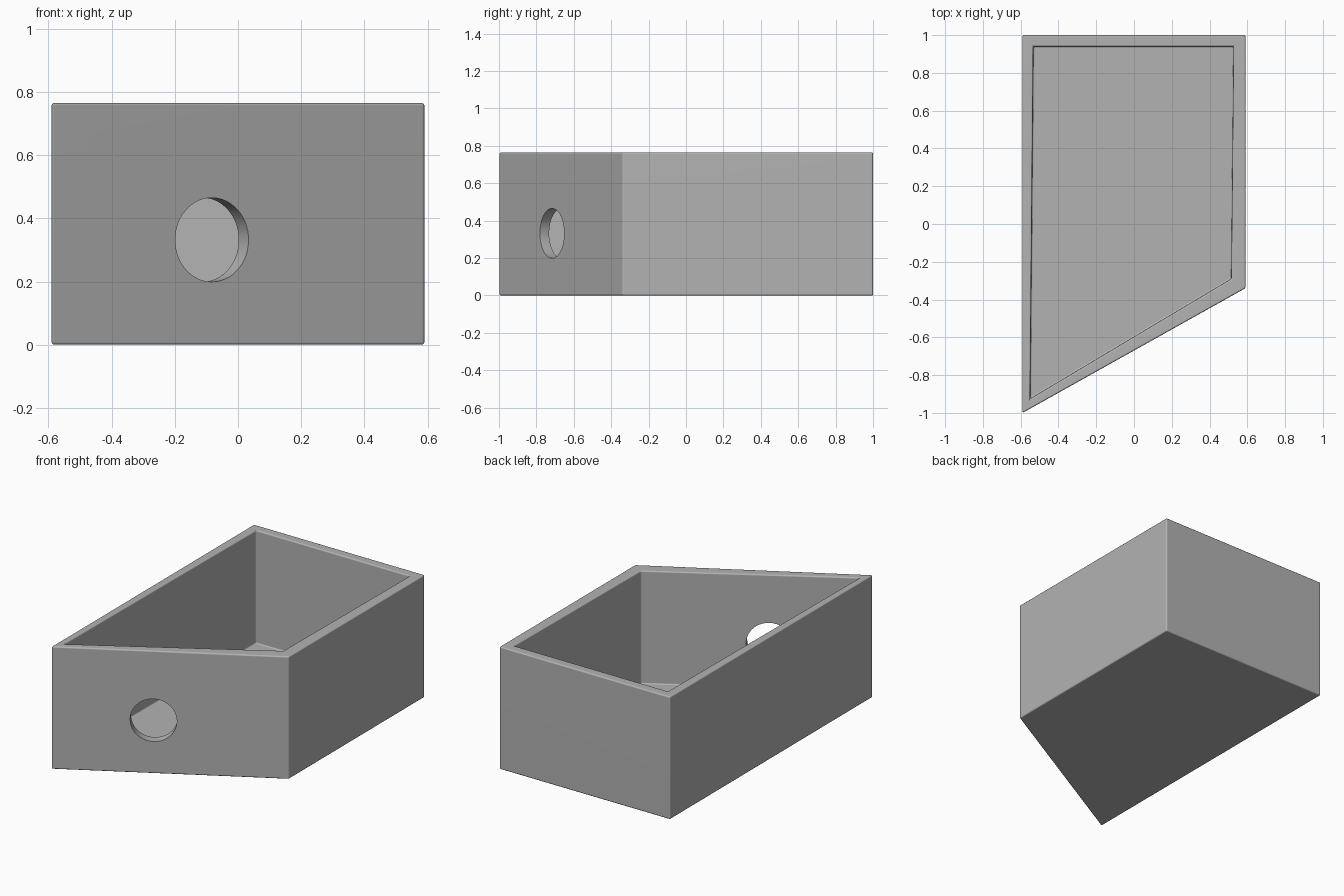
import bpy, bmesh, math
from mathutils import Vector

cube = bpy.data.objects.get("Cube")
if cube:
    bpy.data.objects.remove(cube, do_unlink=True)

HEIGHT, FLOOR = 0.765, 0.06
OUTER = [(-0.59, -1.0), (0.59, -0.34), (0.59, 1.0), (-0.59, 1.0)]
INNER = [(-0.55, -0.925), (0.515, -0.29), (0.527, 0.94), (-0.533, 0.94)]

grey = bpy.data.materials.new("plain grey")
grey.use_nodes = True
colour = (0.45, 0.45, 0.45, 1)
grey.diffuse_color = colour
grey.node_tree.nodes["Principled BSDF"].inputs["Base Color"].default_value = colour

# Open box: outer shell, rim and hollow inside
bm = bmesh.new()


def ring(points, z):
    return [bm.verts.new((x, y, z)) for x, y in points]


loops = [ring(OUTER, 0), ring(OUTER, HEIGHT), ring(INNER, HEIGHT), ring(INNER, FLOOR)]
for low, high in zip(loops, loops[1:]):
    for i in range(4):
        j = (i + 1) % 4
        bm.faces.new((low[i], low[j], high[j], high[i]))
bm.faces.new(loops[0][::-1])
bm.faces.new(loops[-1])
bmesh.ops.recalc_face_normals(bm, faces=bm.faces)
mesh = bpy.data.meshes.new("open_box")
bm.to_mesh(mesh)
bm.free()
box = bpy.data.objects.new("open_box", mesh)
bpy.context.collection.objects.link(box)
mesh.materials.append(grey)

# Round hole, square to the slanted front wall
a, b = Vector(OUTER[0]), Vector(OUTER[1])
spot = a.lerp(b, 0.43)
slant = math.atan2(b.y - a.y, b.x - a.x)
bpy.ops.mesh.primitive_cylinder_add(
    vertices=64, radius=0.133, depth=0.3,
    location=(spot.x, spot.y, 0.332), rotation=(math.pi / 2, 0, slant))
cutter = bpy.context.object
cutter.name = "hole_cutter"
cutter.data.materials.append(grey)
cutter.hide_render = True
cutter.hide_set(True)

# Softened edges, then the hole
bevel = box.modifiers.new("soft_edges", 'BEVEL')
bevel.width = 0.008
bevel.segments = 3
bevel.limit_method = 'ANGLE'
cut = box.modifiers.new("hole", 'BOOLEAN')
cut.operation = 'DIFFERENCE'
cut.solver = 'EXACT'
cut.object = cutter

bpy.ops.object.select_all(action='DESELECT')
box.select_set(True)
bpy.context.view_layer.objects.active = box
for name in ("soft_edges", "hole"):
    bpy.ops.object.modifier_apply(modifier=name)
bpy.data.objects.remove(cutter, do_unlink=True)
bpy.ops.object.shade_smooth_by_angle(angle=math.radians(45))
weighted = box.modifiers.new("even_shading", 'WEIGHTED_NORMAL')
weighted.keep_sharp = True
